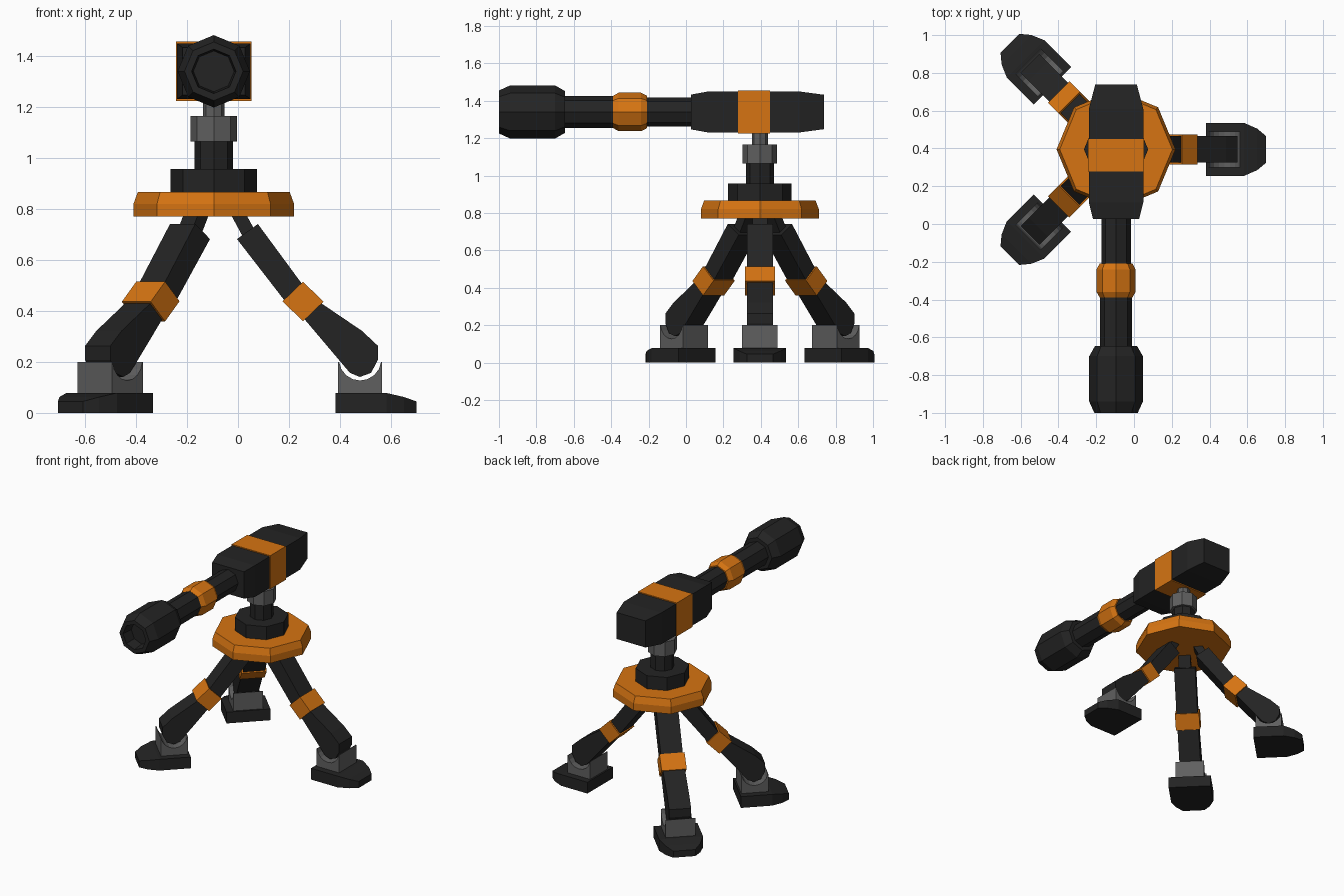
import bpy, math
from mathutils import Matrix, Vector

if "Cube" in bpy.data.objects:
    bpy.data.objects.remove(bpy.data.objects["Cube"])

CX, CY, BZ = -0.095, 0.395, 1.34   # turret axis and barrel height


def material(name, rgb):
    m = bpy.data.materials.new(name)
    m.diffuse_color = (*rgb, 1)
    m.use_nodes = True
    m.node_tree.nodes["Principled BSDF"].inputs["Base Color"].default_value = m.diffuse_color
    return m


BLACK = material("black", (0.017, 0.017, 0.017))
ORANGE = material("orange", (0.67, 0.175, 0.006))
GREY = material("grey", (0.115, 0.115, 0.115))


def make(name, verts, faces, mat, matrix=None):
    me = bpy.data.meshes.new(name)
    me.from_pydata([tuple(v) for v in verts], [], faces)
    if matrix:
        me.transform(matrix)
    me.materials.append(mat)
    ob = bpy.data.objects.new(name, me)
    bpy.context.collection.objects.link(ob)
    import bmesh
    bm = bmesh.new()
    bm.from_mesh(me)
    bmesh.ops.recalc_face_normals(bm, faces=bm.faces)
    bm.to_mesh(me)
    bm.free()
    return ob


def loft(name, rings, mat, matrix=None):
    """Join equal-sized rings of points and cap both ends."""
    n = len(rings[0])
    verts = [p for r in rings for p in r]
    faces = [(k * n + i, k * n + (i + 1) % n, (k + 1) * n + (i + 1) % n, (k + 1) * n + i)
             for k in range(len(rings) - 1) for i in range(n)]
    faces += [tuple(range(n)), tuple(range(len(verts) - n, len(verts)))]
    return make(name, verts, faces, mat, matrix)


def lathe(name, profile, mat, matrix):
    """Eight-sided turned part; profile is (radius, height)."""
    rings = [[(r * math.cos(i * math.pi / 4), r * math.sin(i * math.pi / 4), h)
              for i in range(8)] for r, h in profile]
    return loft(name, rings, mat, matrix)


def prism(name, outline, hw, mat, matrix):
    """Outline in (radial, height), extruded sideways."""
    return loft(name, [[(r, s * hw, z) for r, z in outline] for s in (-1, 1)], mat, matrix)


# Central column
UP = Matrix.Translation((CX, CY, 0))
lathe("ring_platform", [(0.315, 0.77), (0.315, 0.82), (0.298, 0.866)], ORANGE, UP)
lathe("column_base", [(0.17, 0.86), (0.17, 0.957)], BLACK, UP)
lathe("column", [(0.075, 0.95), (0.075, 1.07)], BLACK, UP)
lathe("column_collar", [(0.092, 1.065), (0.092, 1.165)], GREY, UP)
lathe("column_neck", [(0.043, 1.16), (0.043, 1.26)], GREY, UP)


# Gun body
def rect(y, hw, hz):
    return [(CX + a * hw, y, BZ + b * hz) for a, b in ((-1, -1), (1, -1), (1, 1), (-1, 1))]


loft("gun_body", [rect(0.027, 0.122, 0.093), rect(0.115, 0.144, 0.109),
                  rect(0.61, 0.144, 0.109), rect(0.738, 0.110, 0.092)], BLACK)
loft("body_band", [rect(0.278, 0.148, 0.116), rect(0.449, 0.148, 0.116)], ORANGE)

# Barrel, pointing to the front
FWD = Matrix.Translation((CX, 0, BZ)) @ Matrix.Rotation(math.pi / 2, 4, 'X')
lathe("barrel_rear", [(0.078, -0.06), (0.078, 0.24)], BLACK, FWD)
lathe("barrel_front", [(0.085, 0.36), (0.085, 0.68)], BLACK, FWD)
lathe("barrel_sleeve", [(0.086, 0.208), (0.103, 0.24), (0.103, 0.36), (0.086, 0.39)], ORANGE, FWD)
lathe("muzzle", [(0.112, 0.647), (0.142, 0.70), (0.142, 0.94), (0.115, 1.0),
                 (0.087, 1.0), (0.08, 0.92)], BLACK, FWD)

# Legs: side outlines, radial distance from the column and height
LEG = [(0.091, 0.682), (0.173, 0.741), (0.346, 0.506), (0.42, 0.431), (0.581, 0.322),
       (0.644, 0.263), (0.644, 0.208), (0.617, 0.157), (0.573, 0.141), (0.534, 0.157),
       (0.358, 0.365), (0.279, 0.439)]
BAND = [(0.35, 0.515), (0.43, 0.436), (0.35, 0.359), (0.27, 0.438)]
STRUT = [(0.055, 0.80), (0.115, 0.80), (0.17, 0.70), (0.12, 0.68)]
ARC = [(0.574 + 0.083 * math.cos(a), 0.21 + 0.083 * math.sin(a))
       for a in [math.radians(187 + i * 166 / 8) for i in range(9)]]
ANKLE = [(0.66, 0.07), (0.488, 0.07), (0.488, 0.20)] + ARC + [(0.66, 0.20)]
FOOT = [(0.477, 0.14, 0.078), (0.678, 0.14, 0.078), (0.747, 0.11, 0.062), (0.795, 0.07, 0.045)]

for label, deg in (("right", 0), ("back_left", 135), ("front_left", -135)):
    M = UP @ Matrix.Rotation(math.radians(deg), 4, 'Z')
    prism(label + "_leg", LEG, 0.07, BLACK, M)
    prism(label + "_leg_band", BAND, 0.08, ORANGE, M)
    prism(label + "_leg_strut", STRUT, 0.04, BLACK, M)
    prism(label + "_ankle_bracket", ANKLE, 0.095, GREY, M)
    loft(label + "_foot", [[(r, -w, 0), (r, w, 0), (r, w, h), (r, -w, h)] for r, w, h in FOOT],
         BLACK, M)
